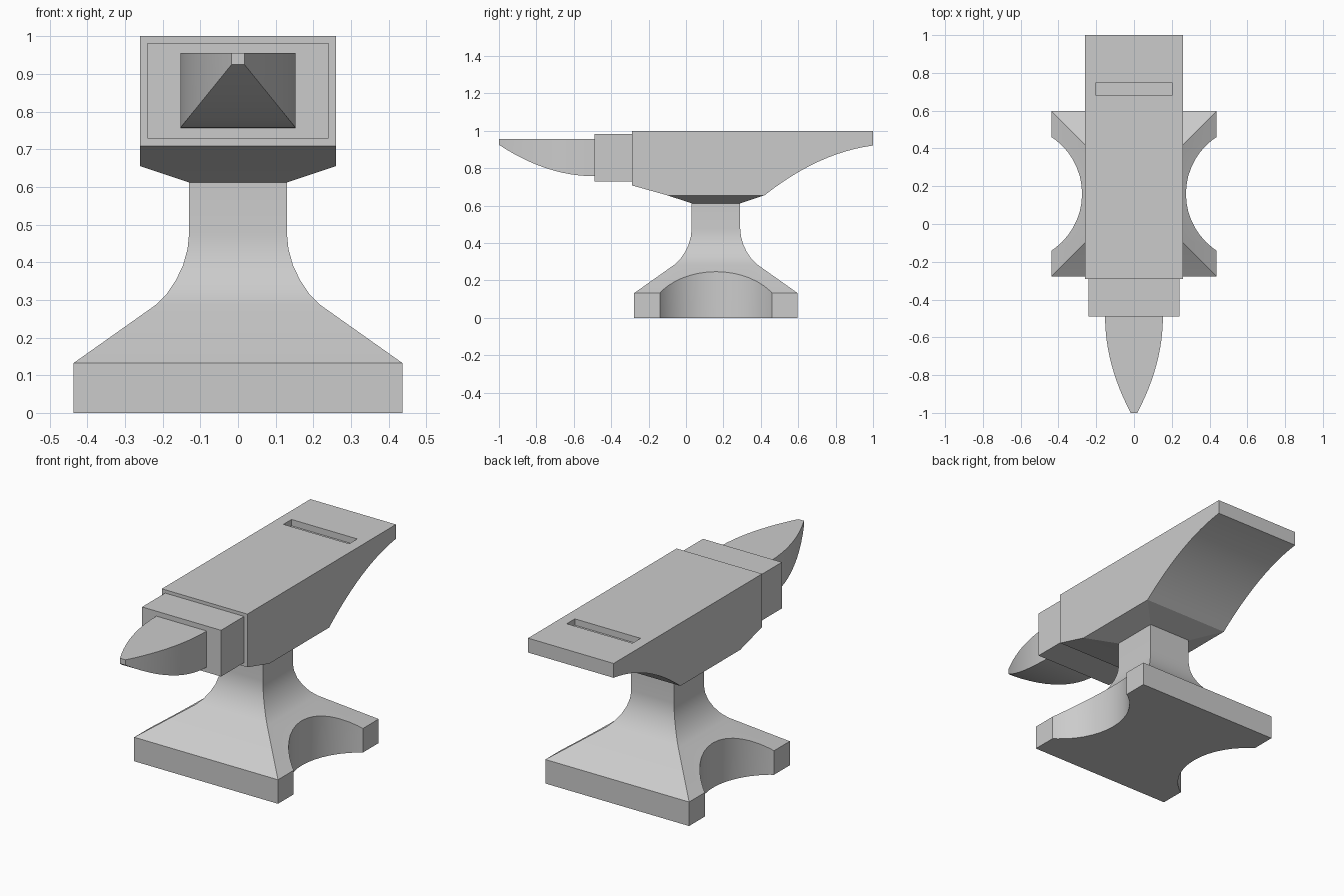
import bpy, bmesh, math

if "Cube" in bpy.data.objects:
    bpy.data.objects.remove(bpy.data.objects["Cube"])


def finish(name, bm):
    bmesh.ops.recalc_face_normals(bm, faces=bm.faces)
    mesh = bpy.data.meshes.new(name)
    bm.to_mesh(mesh)
    bm.free()
    obj = bpy.data.objects.new(name, mesh)
    bpy.context.collection.objects.link(obj)
    return obj


def activate(obj):
    bpy.ops.object.select_all(action='DESELECT')
    obj.select_set(True)
    bpy.context.view_layer.objects.active = obj


def loft(name, rings):
    """Join equal-length vertex rings and cap both ends."""
    bm = bmesh.new()
    loops = [[bm.verts.new(co) for co in ring] for ring in rings]
    for a, b in zip(loops, loops[1:]):
        for i in range(len(a)):
            j = (i + 1) % len(a)
            bm.faces.new((a[i], a[j], b[j], b[i]))
    bm.faces.new(loops[0])
    bm.faces.new(loops[-1])
    return finish(name, bm)


def box(name, x, y0, y1, z0, z1):
    return loft(name, [[(-x, y0, z), (x, y0, z), (x, y1, z), (-x, y1, z)] for z in (z0, z1)])


def cut(obj, cutter):
    mod = obj.modifiers.new("cut", 'BOOLEAN')
    mod.operation = 'DIFFERENCE'
    mod.solver = 'EXACT'
    mod.object = cutter
    activate(obj)
    bpy.ops.object.modifier_apply(modifier=mod.name)
    bpy.data.objects.remove(cutter)


# Main body: side profile with curved heel underside
heel = [(1 - 0.58 * t, 0.921 - 0.075 * t - 0.191 * t * t) for t in [i / 12 for i in range(13)]]
profile = [(-0.29, 1), (1, 1)] + heel + [(-0.10, 0.655), (-0.29, 0.708)]
body = loft("anvil_body", [[(x, y, z) for y, z in profile] for x in (-0.26, 0.26)])

# Tapered underside narrowing to the neck
bm = bmesh.new()
bm.from_mesh(body.data)
bottom = [f for f in bm.faces if all(abs(v.co.z - 0.655) < 1e-4 for v in f.verts)]
new = bmesh.ops.extrude_face_region(bm, geom=bottom)
for v in [g for g in new['geom'] if isinstance(g, bmesh.types.BMVert)]:
    v.co = (0.13 * math.copysign(1, v.co.x), 0.03 if v.co.y < 0.16 else 0.29, 0.612)
bmesh.ops.delete(bm, geom=[f for f in bottom if f.is_valid], context='FACES_ONLY')
bmesh.ops.recalc_face_normals(bm, faces=bm.faces)
bm.to_mesh(body.data)
bm.free()

# Slot in the top face
cut(body, box("slot_cutter", 0.2, 0.68, 0.75, 0.965, 1.1))

# Step block between body and horn
step = box("step_block", 0.24, -0.49, -0.29, 0.728, 0.982)

# Horn: flat top, width and depth shrink together toward the tip
rings = []
for i in range(13):
    u = i / 12
    s = 1 - u * u
    x, y, low = 0.017 + 0.136 * s, -0.49 - 0.51 * u, 0.925 - 0.168 * s
    rings.append([(-x, y, low), (x, y, low), (x, y, 0.955), (-x, y, 0.955)])
horn = loft("horn", rings)

# Foot: square sections flaring down from the neck
sections = [(0.437, 0), (0.437, 0.132), (0.218, 0.287), (0.190, 0.315), (0.165, 0.352),
            (0.146, 0.392), (0.134, 0.435), (0.13, 0.475), (0.13, 0.612)]
foot = loft("foot", [[(sx * r, 0.16 + sy * r, z) for sx, sy in ((-1, -1), (1, -1), (1, 1), (-1, 1))]
                     for r, z in sections])

# Round notches in both sides of the foot
for side in (-1, 1):
    ring = [(side * 0.636 + 0.361 * math.cos(a), 0.16 + 0.361 * math.sin(a))
            for a in [math.tau * i / 48 for i in range(48)]]
    cut(foot, loft("notch_cutter", [[(x, y, z) for x, y in ring] for z in (-0.1, 0.5)]))

for obj in (body, step, horn, foot):
    activate(obj)
    bpy.ops.object.shade_smooth_by_angle(angle=math.radians(16))
